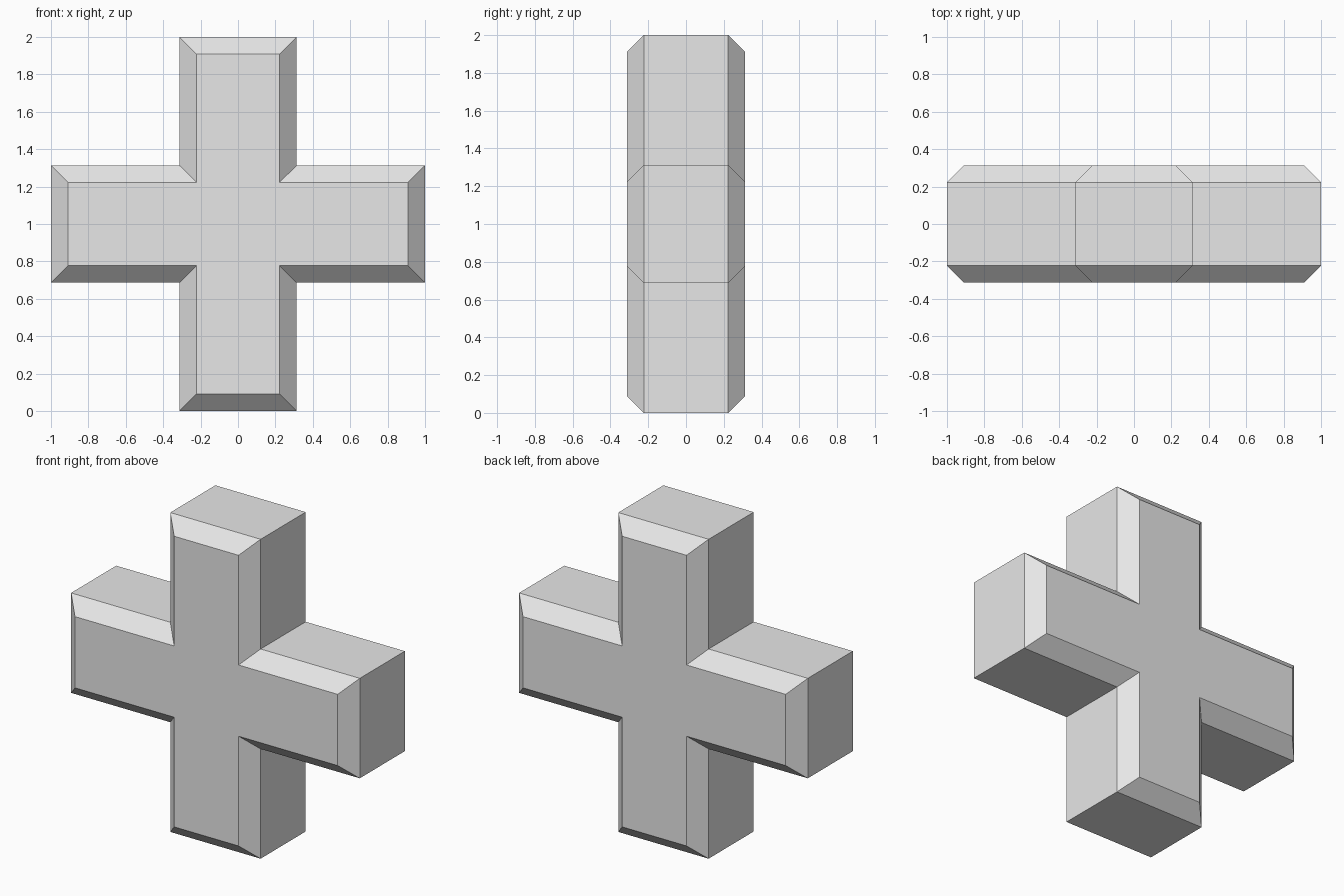
import bpy
import bmesh

HALF_LENGTH = 1.0    # centre to arm tip
HALF_WIDTH = 0.313   # half the arm width, and half the depth
CHAMFER = 0.09

cube = bpy.data.objects.get("Cube")
if cube:
    bpy.data.objects.remove(cube, do_unlink=True)


def cross_outline(length, width):
    """Twelve corners of a plus shape, one arm after another."""
    points = []
    x, z = 1, 0
    for _ in range(4):
        for along, across in ((width, -width), (length, -width), (length, width)):
            points.append((along * x - across * z, along * z + across * x))
        x, z = -z, x
    return points


def cross_ring(bm, y, inset):
    outline = cross_outline(HALF_LENGTH - inset, HALF_WIDTH - inset)
    return [bm.verts.new((x, y, z + HALF_LENGTH)) for x, z in outline]


# Plain grey material
grey = bpy.data.materials.new("light grey")
grey.use_nodes = True
colour = (0.8, 0.8, 0.8, 1)
grey.diffuse_color = colour
grey.node_tree.nodes["Principled BSDF"].inputs["Base Color"].default_value = colour

# Cross body: straight sides with chamfered front and back rims
bm = bmesh.new()
shoulder = HALF_WIDTH - CHAMFER
rings = [
    cross_ring(bm, -HALF_WIDTH, CHAMFER),
    cross_ring(bm, -shoulder, 0),
    cross_ring(bm, shoulder, 0),
    cross_ring(bm, HALF_WIDTH, CHAMFER),
]
for near, far in zip(rings, rings[1:]):
    for i in range(len(near)):
        j = (i + 1) % len(near)
        bm.faces.new((near[i], near[j], far[j], far[i]))

# Front and back caps: a centre square and four arm faces each
for ring in (rings[0], rings[-1]):
    bm.faces.new(ring[::3])
    for k in range(0, len(ring), 3):
        bm.faces.new((ring[k], ring[k + 1], ring[k + 2], ring[(k + 3) % len(ring)]))
bmesh.ops.recalc_face_normals(bm, faces=bm.faces)

mesh = bpy.data.meshes.new("chamfered_cross")
bm.to_mesh(mesh)
bm.free()
mesh.materials.append(grey)
cross = bpy.data.objects.new("chamfered_cross", mesh)
bpy.context.collection.objects.link(cross)
